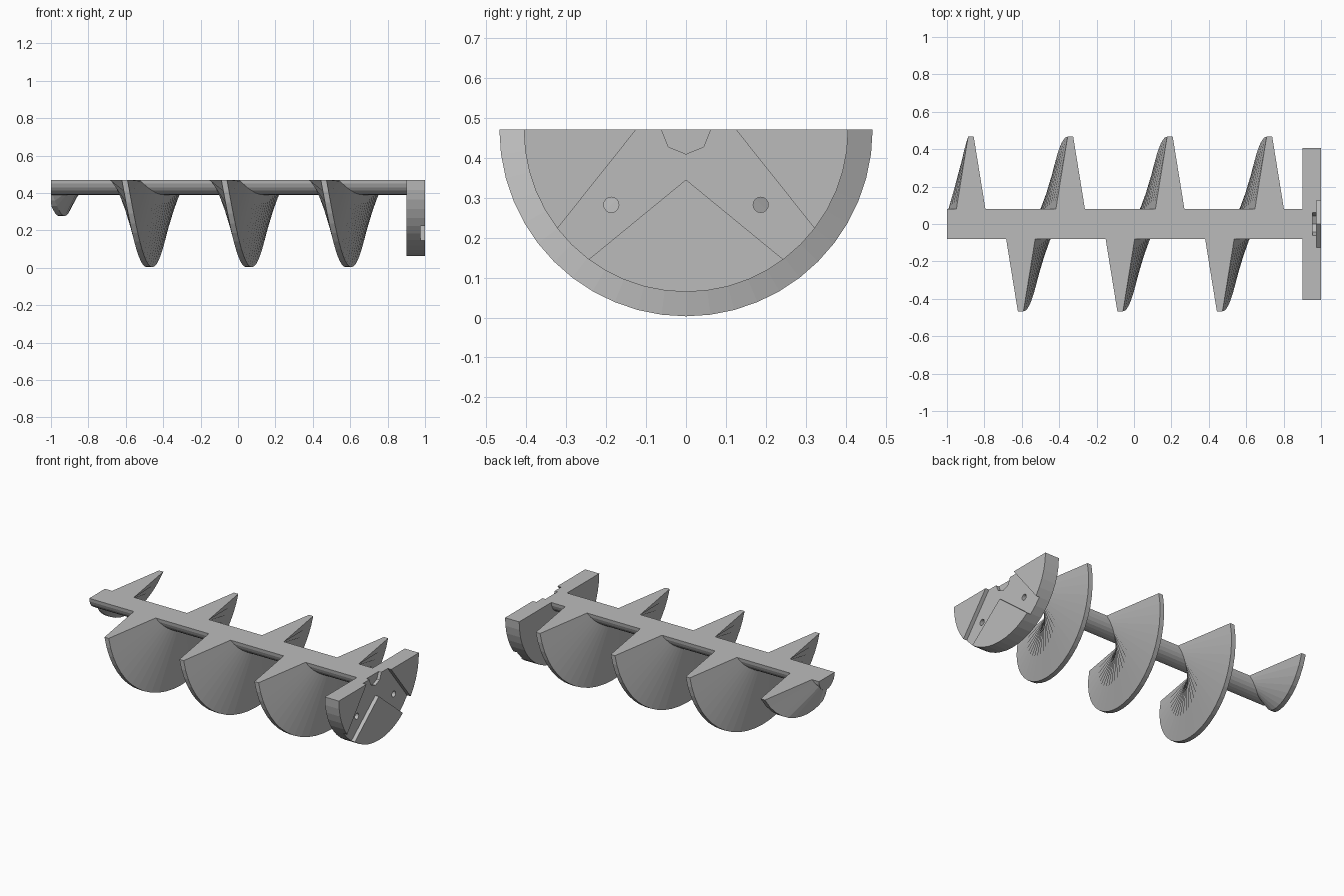
import bpy
import bmesh
from math import cos, sin, pi

AXIS = 0.47            # height of the shaft axis, where the auger is split flat
SHAFT_R, BLADE_R, FLANGE_R = 0.08, 0.467, 0.406
PITCH, START_X = 0.532, -0.872
STEPS = 24             # facets per half turn

cube = bpy.data.objects.get("Cube")
if cube:
    bpy.data.objects.remove(cube)

grey = bpy.data.materials.new("plain grey")
grey.use_nodes = True
grey.diffuse_color = (0.5, 0.5, 0.5, 1)
grey.node_tree.nodes["Principled BSDF"].inputs["Base Color"].default_value = (0.5, 0.5, 0.5, 1)


def loft(name, sections):
    """Skin a row of matching closed sections and cap both ends."""
    bm = bmesh.new()
    rings = [[bm.verts.new(p) for p in s] for s in sections]
    n = len(rings[0])
    for a, b in zip(rings, rings[1:]):
        for i in range(n):
            j = (i + 1) % n
            bm.faces.new((a[i], a[j], b[j], b[i]))
    bm.faces.new(rings[0])
    bm.faces.new(rings[-1])
    bmesh.ops.recalc_face_normals(bm, faces=bm.faces)
    mesh = bpy.data.meshes.new(name)
    bm.to_mesh(mesh)
    bm.free()
    mesh.materials.append(grey)
    obj = bpy.data.objects.new(name, mesh)
    bpy.context.collection.objects.link(obj)
    return obj


def prism(name, outline, x0, x1):
    """Extrude a (y, z) outline along x."""
    return loft(name, [[(x, y, z) for y, z in outline] for x in (x0, x1)])


def half_disc(radius, steps):
    return [(radius * cos(pi * i / steps), AXIS - radius * sin(pi * i / steps))
            for i in range(steps + 1)]


def mirrored(half):
    """Complete an outline given on the +y side, from top to bottom."""
    return half + [(-y, z) for y, z in reversed(half) if y > 0]


def blade_section(turn, radius):
    """Tapered blade section: wide at the shaft, narrow at the rim."""
    centre = START_X + PITCH * turn
    c, s = cos(2 * pi * turn), sin(2 * pi * turn)
    root = SHAFT_R - 0.015
    corners = [(-0.08, root), (-0.015, radius), (0.015, radius), (0.08, root)]
    return [(max(centre + dx, -1), r * c, AXIS + r * s) for dx, r in corners]


# Shaft
prism("shaft", half_disc(SHAFT_R, STEPS // 2), -1, 0.92)

# Three half-turn blades
for k in range(3):
    loft("blade_%d" % (k + 1),
         [blade_section(k + 0.5 + 0.5 * i / STEPS, BLADE_R) for i in range(STEPS + 1)])

# Leading blade, growing out of the shaft over a quarter turn
n = STEPS // 2
loft("leading_blade",
     [blade_section(-0.25 + 0.25 * i / n, SHAFT_R + (BLADE_R - SHAFT_R) * i / n)
      for i in range(n + 1)])

# End flange with spoke recess, hub socket and two screw holes
flange = prism("end_flange", half_disc(FLANGE_R, STEPS), 0.9, 1)
spokes = mirrored([(0.125, 0.5), (0.125, 0.47), (0.418, 0.102), (0.35, 0.058), (0, 0.345)])
socket = mirrored([(0.061, 0.5), (0.061, 0.47), (0.044, 0.427), (0, 0.409)])
cutters = [prism("spoke_cutter", spokes, 0.975, 1.1), prism("socket_cutter", socket, 0.955, 1.1)]
for side in (-1, 1):
    hole = [(side * 0.187 + 0.019 * cos(pi * i / 8), 0.282 + 0.019 * sin(pi * i / 8))
            for i in range(16)]
    cutters.append(prism("screw_hole_cutter", hole, 0.8, 1.1))
for cutter in cutters:
    cut = flange.modifiers.new(cutter.name, 'BOOLEAN')
    cut.operation = 'DIFFERENCE'
    cut.solver = 'EXACT'
    cut.object = cutter
    cutter.hide_render = True
    cutter.hide_set(True)
